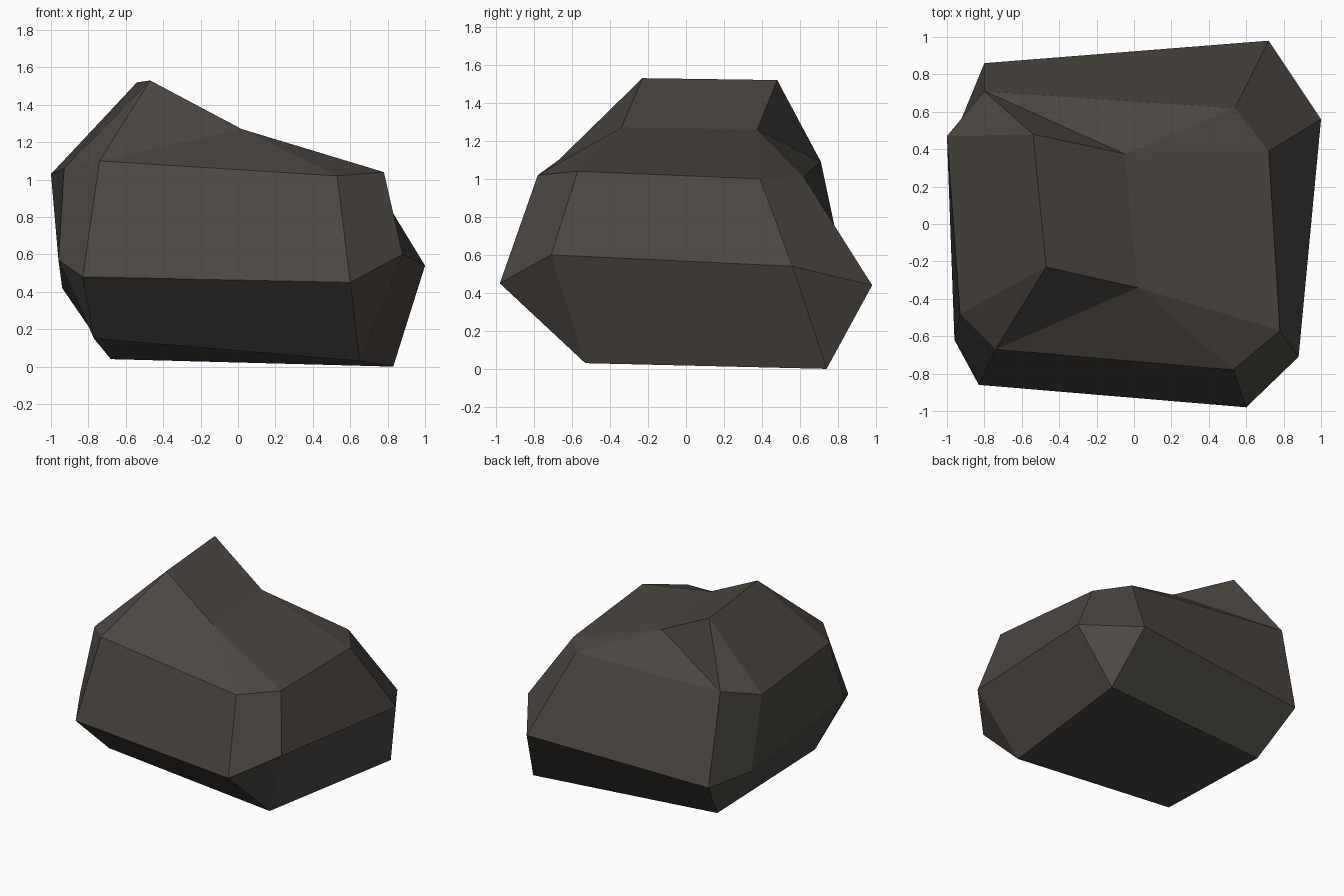
import bpy, bmesh
from itertools import product, combinations

if "Cube" in bpy.data.objects:
    bpy.data.objects.remove(bpy.data.objects["Cube"])

# The rock is an irregular chamfered box: every side (axis, sign) owns four
# points, ordered by the signs (-,-), (-,+), (+,-), (+,+) of the other two axes.
SIDES = {
    (0, -1): [(-.96, -.62, .57), (-.93, -.48, 1.06), (-.94, .52, .42), (-1, .47, 1.03)],
    (0, 1): [(.88, -.71, .60), (.78, -.57, 1.04), (1, .56, .54), (.72, .39, 1.0)],
    (1, -1): [(-.83, -.86, .48), (-.74, -.67, 1.10), (.60, -.98, .45), (.53, -.78, 1.02)],
    (1, 1): [(-.80, .86, .38), (-.80, .71, 1.09), (.72, .98, .44), (.54, .62, 1.01)],
    (2, -1): [(-.77, -.525, .15), (-.68, .577, .04), (.65, -.53, .03), (.83, .74, 0)],
    (2, 1): [(-.47, -.23, 1.53), (-.54, .48, 1.52), (.02, -.34, 1.27), (-.05, .375, 1.26)],
}

bm = bmesh.new()
V = {}
for (axis, sign), points in SIDES.items():
    for others, co in zip(product((-1, 1), repeat=2), points):
        corner = list(others)
        corner.insert(axis, sign)
        V[axis, tuple(corner)] = bm.verts.new(co)


def vert(axis, signs):
    return V[axis, tuple(signs[i] for i in range(3))]


# Six main sides
for axis, sign in SIDES:
    b, c = [i for i in range(3) if i != axis]
    bm.faces.new([vert(axis, {axis: sign, b: s, c: t})
                  for s, t in ((-1, -1), (-1, 1), (1, 1), (1, -1))])

# Twelve chamfers along the edges
for a, b in combinations(range(3), 2):
    c = 3 - a - b
    for sa, sb in product((-1, 1), repeat=2):
        lo, hi = {a: sa, b: sb, c: -1}, {a: sa, b: sb, c: 1}
        quad = [vert(a, lo), vert(b, lo), vert(b, hi), vert(a, hi)]
        if (a, b) == (1, 2) and sb == 1:
            # upper front and back chamfers are folded along a diagonal
            bm.faces.new((quad[0], quad[1], quad[2]))
            bm.faces.new((quad[0], quad[2], quad[3]))
        else:
            bm.faces.new(quad)

# Eight corner triangles
for corner in product((-1, 1), repeat=3):
    bm.faces.new([V[axis, corner] for axis in range(3)])

bmesh.ops.recalc_face_normals(bm, faces=bm.faces[:])
mesh = bpy.data.meshes.new("rock")
bm.to_mesh(mesh)
bm.free()

# Single dark stone colour
stone = bpy.data.materials.new("dark stone")
stone.diffuse_color = (.072, .063, .054, 1)
stone.use_nodes = True
stone.node_tree.nodes["Principled BSDF"].inputs["Base Color"].default_value = stone.diffuse_color
mesh.materials.append(stone)
rock = bpy.data.objects.new("rock", mesh)
bpy.context.collection.objects.link(rock)
